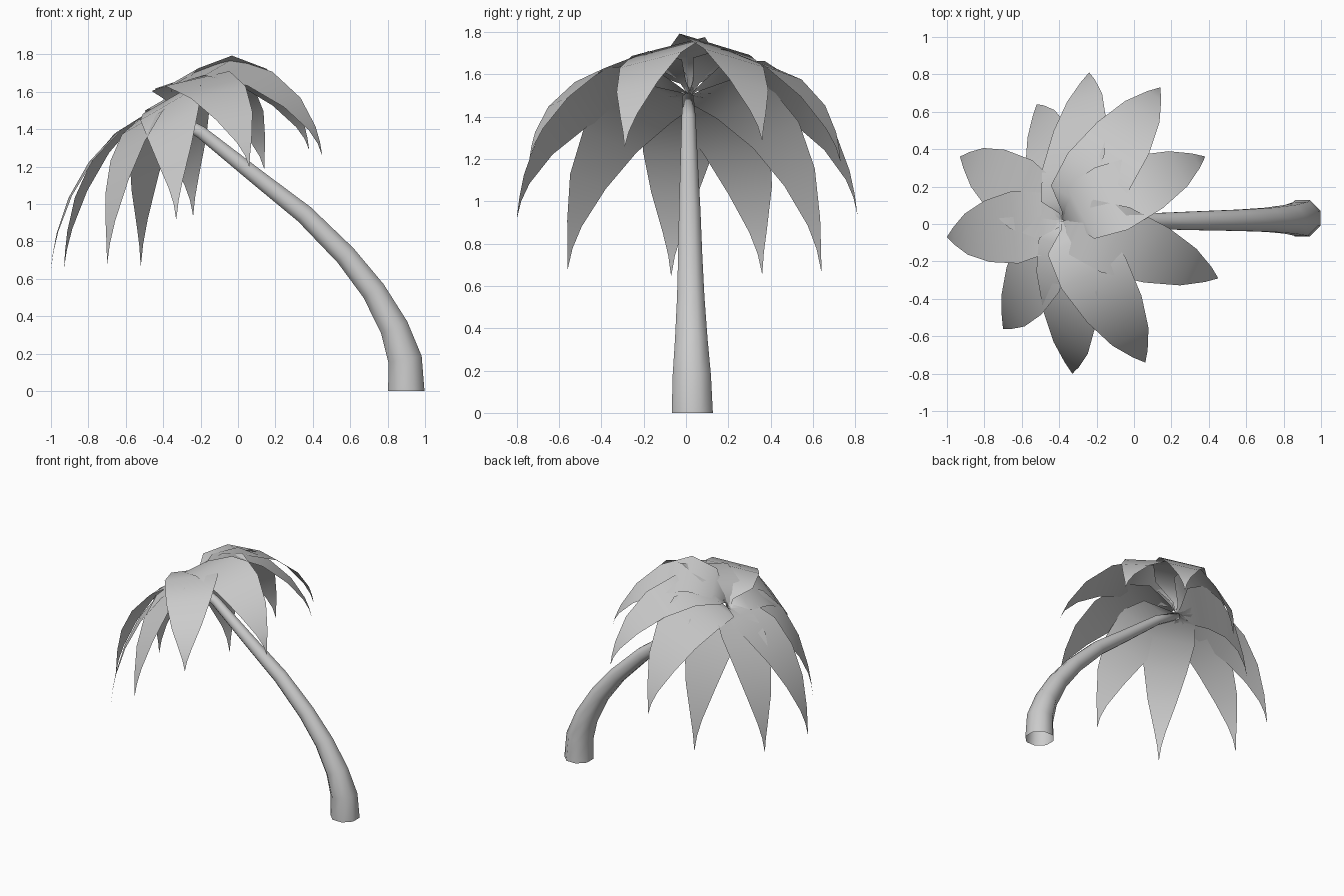
import bpy
import math
from mathutils import Vector

if "Cube" in bpy.data.objects:
    bpy.data.objects.remove(bpy.data.objects["Cube"])


def make_object(name, verts, faces):
    mesh = bpy.data.meshes.new(name)
    mesh.from_pydata(verts, [], faces)
    mesh.polygons.foreach_set("use_smooth", [True] * len(faces))
    mesh.update()
    obj = bpy.data.objects.new(name, mesh)
    bpy.context.collection.objects.link(obj)
    return obj


# Trunk: leaning eight-sided tapering tube, (x, z, radius) along its centre line
path = [(0.90, 0.0, 0.105), (0.893, 0.17, 0.098), (0.835, 0.34, 0.083),
        (0.725, 0.535, 0.07), (0.575, 0.725, 0.062), (0.355, 0.945, 0.055),
        (0.10, 1.145, 0.046), (-0.20, 1.385, 0.036), (-0.39, 1.49, 0.028)]
SIDES = 8
verts, faces = [], []
for i, (x, z, r) in enumerate(path):
    a, b = path[max(i - 1, 0)], path[min(i + 1, len(path) - 1)]
    along = Vector((b[0] - a[0], 0, b[1] - a[1])).normalized()
    if i == 0:
        along = Vector((0, 0, 1))
    side = Vector((0, 1, 0))
    out = side.cross(along)
    centre = Vector((x, 0.03 - 0.02 * i / (len(path) - 1), z))
    for k in range(SIDES):
        ang = 2 * math.pi * (k + 0.5) / SIDES
        verts.append(centre + r * (math.cos(ang) * out + math.sin(ang) * side))
for i in range(len(path) - 1):
    for k in range(SIDES):
        n = (k + 1) % SIDES
        faces.append((i * SIDES + k, i * SIDES + n,
                      (i + 1) * SIDES + n, (i + 1) * SIDES + k))
last = (len(path) - 1) * SIDES
faces.append(tuple(last + k for k in range(SIDES)))
make_object("trunk", verts, faces)

# Fronds: flat drooping blades around a crown tilted along the trunk
CROWN = Vector((-0.38, 0.02, 1.5))
# (tip x, y, z, sideways lean of the blade, extra height of its arch)
TIPS = [(-0.24, 0.81, 0.94, 0.5, 0.02), (0.14, 0.73, 1.19, 0.2, 0.05),
        (0.38, 0.36, 1.29, 0.5, 0.05), (0.45, -0.29, 1.26, 0.5, 0.0),
        (0.06, -0.74, 1.2, 0.2, 0.05), (-0.33, -0.80, 0.92, 0.5, 0.0),
        (-0.70, -0.56, 0.68, 0.5, -0.03), (-1.0, -0.07, 0.65, 0.5, 0.0),
        (-0.93, 0.36, 0.66, 0.5, 0.0), (-0.52, 0.64, 0.67, 0.5, -0.03)]
# (position along the blade, half width)
WIDTHS = [(0, 0.012), (0.06, 0.03), (0.17, 0.165), (0.36, 0.195), (0.56, 0.165),
          (0.73, 0.11), (0.87, 0.045), (0.94, 0.016), (1, 0.001)]


def frond(name, tip, lean, extra):
    d = Vector(tip) - CROWN
    flat = Vector((d.x, d.y, 0))
    lift = 0.22 + 0.36 * d.x + extra * 0.6
    rise = max(0, d.x)          # blades on the upper side climb steeply first
    z1 = 0.18 + 0.25 * d.x + 0.1 * rise + extra
    z2 = (4 * lift + d.z) / 3 - z1
    p1 = flat * (0.3 - 0.2 * rise) + Vector((0, 0, z1))
    p2 = flat * 0.92 + Vector((0, 0, z2))
    across = Vector((-lean, 0, 0.87)).cross(d).normalized()
    pts = []
    for t, w in WIDTHS:
        s = 1 - t
        c = CROWN + 3 * s * s * t * p1 + 3 * s * t * t * p2 + t ** 3 * d
        pts += [c - across * w, c + across * w]
    quads = [(2 * i, 2 * i + 2, 2 * i + 3, 2 * i + 1)
             for i in range(len(WIDTHS) - 1)]
    return make_object(name, pts, quads)


for i, (x, y, z, lean, extra) in enumerate(TIPS):
    frond(f"frond_{i + 1}", (x, y, z), lean, extra)
